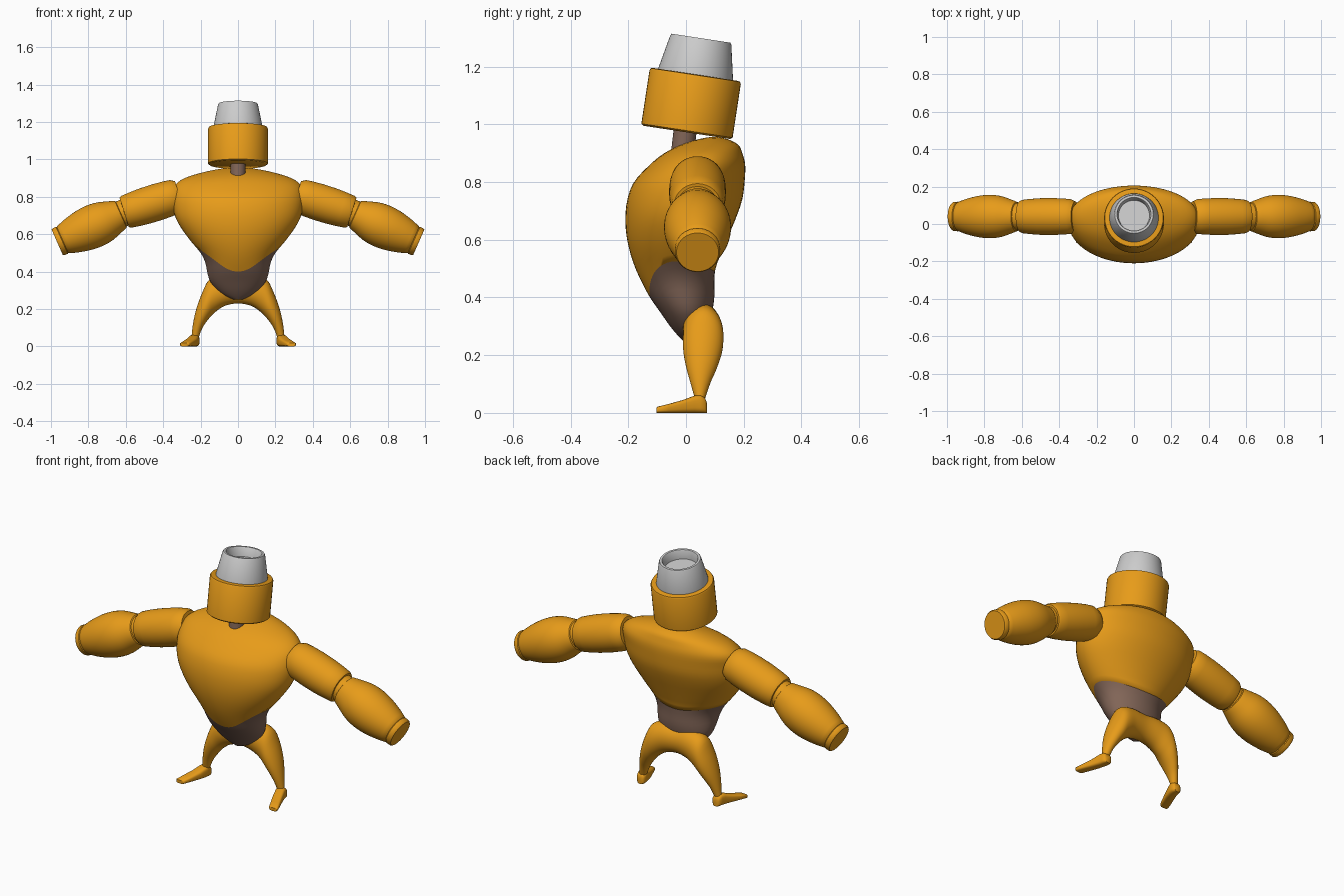
import bpy, bmesh
from math import sin, cos, pi, radians
from mathutils import Vector

if "Cube" in bpy.data.objects:
    bpy.data.objects.remove(bpy.data.objects["Cube"])


def material(name, rgb):
    m = bpy.data.materials.new(name)
    m.diffuse_color = (*rgb, 1)
    m.use_nodes = True
    m.node_tree.nodes["Principled BSDF"].inputs["Base Color"].default_value = m.diffuse_color
    return m


ORANGE = material("orange", (0.8, 0.33, 0.01))
BROWN = material("brown", (0.22, 0.13, 0.095))


def loft(name, rings, mat=None, angle=38):
    """Skin a list of equal-length rings, cap both ends, smooth by angle."""
    bm = bmesh.new()
    vs = [[bm.verts.new(p) for p in r] for r in rings]
    n = len(vs[0])
    for a, b in zip(vs, vs[1:]):
        for i in range(n):
            j = (i + 1) % n
            bm.faces.new((a[i], a[j], b[j], b[i]))
    bm.faces.new(vs[0])
    bm.faces.new(vs[-1])
    bmesh.ops.recalc_face_normals(bm, faces=bm.faces)
    for f in bm.faces:
        f.smooth = True
    for e in bm.edges:
        e.smooth = e.calc_face_angle(0) < radians(angle)
    me = bpy.data.meshes.new(name)
    bm.to_mesh(me)
    bm.free()
    ob = bpy.data.objects.new(name, me)
    bpy.context.collection.objects.link(ob)
    if mat:
        me.materials.append(mat)
    return ob


def lathe(name, profile, start, end, mat=None, n=48):
    """Revolve (radius, height) points about the axis start -> end."""
    o = Vector(start)
    d = (Vector(end) - o).normalized()
    u = d.cross(Vector((0, 1, 0) if abs(d.y) < 0.5 else (1, 0, 0))).normalized()
    v = d.cross(u)
    loft(name, [[o + d * h + (u * cos(2 * pi * i / n) + v * sin(2 * pi * i / n)) * r
                 for i in range(n)] for r, h in profile], mat)


def smooth_at(table, t):
    """Smooth interpolation of the table rows, keyed on column 0."""
    t = min(max(t, table[0][0]), table[-1][0])
    k = max(i for i in range(len(table) - 1) if table[i][0] <= t)

    def slope(i, c):
        a, b = table[max(i - 1, 0)], table[min(i + 1, len(table) - 1)]
        return (b[c] - a[c]) / (b[0] - a[0])
    a, b = table[k], table[k + 1]
    h = b[0] - a[0]
    s = (t - a[0]) / h
    return [a[c] * (2*s**3 - 3*s*s + 1) + b[c] * (3*s*s - 2*s**3)
            + h * slope(k, c) * (s**3 - 2*s*s + s) + h * slope(k + 1, c) * (s**3 - s*s)
            for c in range(1, len(a))]


# Torso: height, half width, front y, back y
TORSO = [(.25, .02, -.01, .02), (.27, .07, -.03, .05), (.30, .11, -.055, .07),
         (.35, .15, -.09, .09), (.40, .165, -.125, .098), (.45, .175, -.152, .098),
         (.50, .20, -.175, .102), (.56, .25, -.195, .125), (.62, .295, -.207, .15),
         (.68, .33, -.21, .175), (.74, .347, -.203, .195), (.80, .35, -.18, .203),
         (.86, .338, -.125, .205), (.90, .285, -.075, .195), (.93, .19, -.015, .18),
         (.95, .09, .05, .14), (.956, .02, .085, .105)]


def torso_point(a, z):
    hx, yf, yb = smooth_at(TORSO, z)
    return (hx * cos(a), (yf + yb) / 2 + (yb - yf) / 2 * sin(a), z)


def waistline(a):
    c = cos(a) ** 2
    return .40 + .125 * c if sin(a) < 0 else .49 + .035 * c


ANGLES = [2 * pi * i / 64 for i in range(64)]
loft("chest", [[torso_point(a, waistline(a) + (.956 - waistline(a)) * sin(pi / 2 * k / 28))
                for a in ANGLES] for k in range(29)], ORANGE, 60)
loft("belly", [[torso_point(a, .25 + (waistline(a) - .25) * (k / 14) ** 1.3)
                for a in ANGLES] for k in range(15)], BROWN, 60)

# Hips and legs: one arch, sections by inner x,z / outer x,z / front y, back y
HALF = [(0, 0, .230, 0, .375, -.005, .115), (.2, .07, .217, .085, .378, -.01, .122),
        (.4, .12, .185, .155, .355, -.01, .130), (.55, .15, .155, .19, .29, -.01, .126),
        (.7, .177, .12, .22, .21, 0, .108), (.85, .197, .085, .239, .13, .015, .085),
        (1, .212, .04, .25, .04, .033, .063)]
ARCH = [(-t, -xi, zi, -xo, zo, f, b) for t, xi, zi, xo, zo, f, b in HALF[:0:-1]] + HALF
rings = []
for k in range(49):
    xi, zi, xo, zo, f, b = smooth_at(ARCH, -1 + k / 24)
    rings.append([((xi + xo) / 2 + (xo - xi) / 2 * cos(a), (f + b) / 2 + (b - f) / 2 * sin(a),
                   (zi + zo) / 2 + (zo - zi) / 2 * cos(a)) for a in ANGLES[::2]])
loft("hips_and_legs", rings, ORANGE, 60)

# Feet: centre x, y, half width, height
FOOT = [(.231, .072, .016, .036), (.232, .066, .023, .052), (.233, .05, .027, .062),
        (.237, .03, .028, .06), (.25, -.01, .029, .045), (.27, -.06, .028, .031),
        (.284, -.097, .026, .022), (.285, -.102, .022, .018)]


def squircle(v):
    return (abs(v) ** .6) * (1 if v >= 0 else -1)


# Arm profiles: radius, distance along the arm
UPPER = [(.08, -.012), (.085, 0), (.092, .012), (.096, .05), (.0985, .11), (.098, .18),
         (.094, .24), (.089, .285), (.082, .297), (.06, .298)]
FORE = [(0.0, -.025, .072), (1, .004, .072), (2, .008, .078), (3, .05, .093), (4, .10, .109),
        (5, .155, .116), (6, .22, .112), (7, .29, .097), (8, .345, .079)]
FORE = [(r, h) for h, r in (smooth_at(FORE, 2 + k / 3) for k in range(19))]
FORE = [(.072, -.03), (.072, .005)] + FORE + [(.075, .348), (.079, .352), (.078, .372), (.073, .379)]

for side, s in (("right", 1), ("left", -1)):
    loft(side + "_foot", [[(s * (x + w * squircle(cos(a))), y, h / 2 + h / 2 * squircle(sin(a)))
                           for a in ANGLES[::2]] for x, y, w, h in FOOT], ORANGE, 50)
    lathe(side + "_upper_arm", UPPER, (s * .325, .04, .805), (s * .612, .04, .715), ORANGE)
    lathe(side + "_forearm", FORE, (s * .62, .04, .71), (s * .968, .04, .556), ORANGE)

# Neck and backward-tilted head with a hollow nozzle on top
BASE, TIP = (0, .0025, .972), (0, .033, 1.172)
lathe("neck", [(.032, 0), (.04, .01), (.04, .13)], (0, -.012, .90), (0, .002, 1.02), BROWN)
lathe("head", [(.152, 0), (.16, .006), (.16, .194), (.156, .201), (.145, .203)], BASE, TIP, ORANGE)
lathe("head_nozzle", [(.131, .19), (.131, .205), (.107, .324), (.103, .33), (.091, .33),
                      (.088, .326), (.083, .28)], BASE, TIP)
